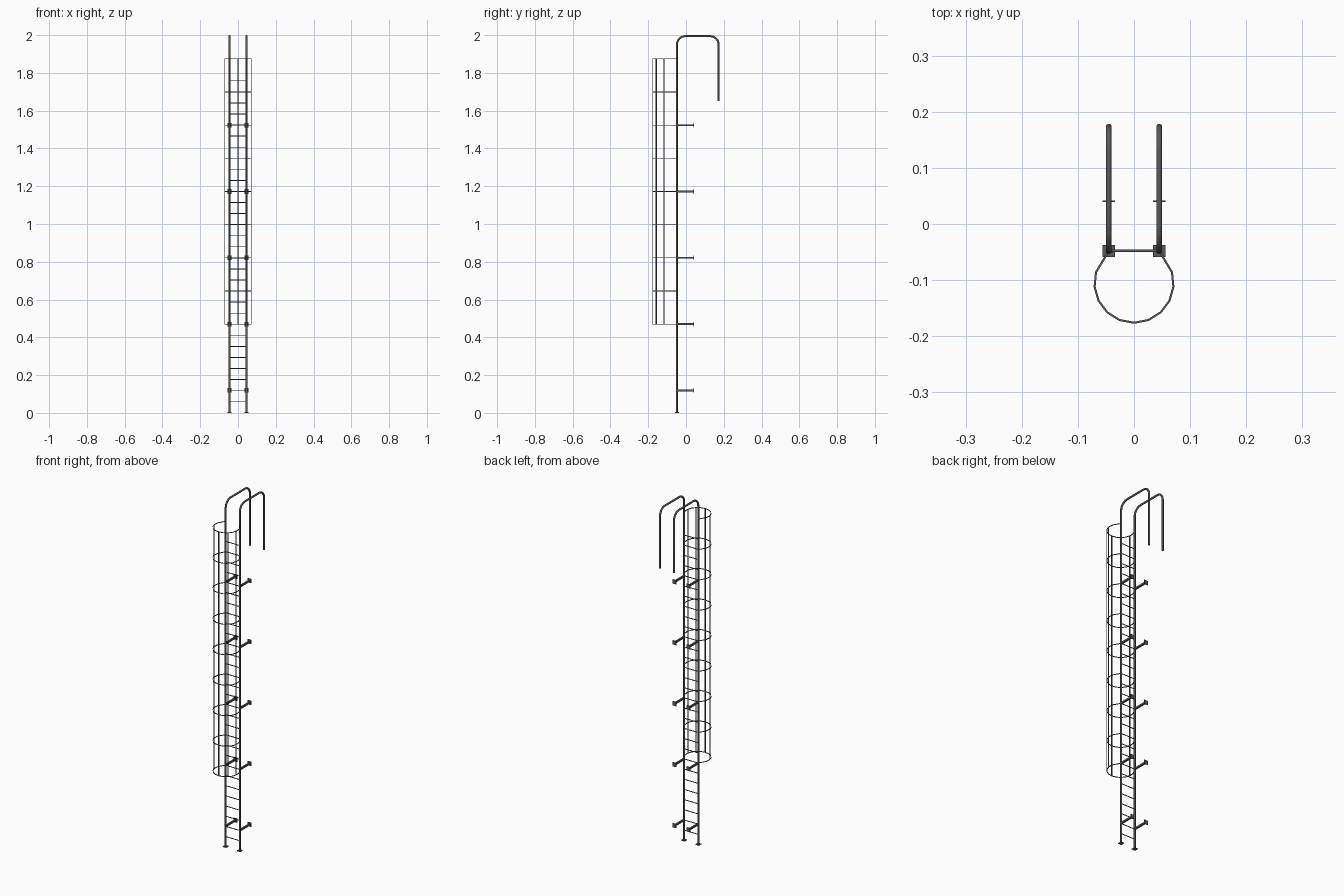
import bpy, bmesh
from math import sin, cos, pi, radians
from mathutils import Vector

if "Cube" in bpy.data.objects:
    bpy.data.objects.remove(bpy.data.objects["Cube"])

RX, RY = 0.045, -0.048          # rail position
CY, CR = -0.1055, 0.0705        # cage centre and radius

STEEL = bpy.data.materials.new("dark_steel")
STEEL.diffuse_color = (0.1, 0.1, 0.1, 1)
STEEL.use_nodes = True
STEEL.node_tree.nodes["Principled BSDF"].inputs["Base Color"].default_value = STEEL.diffuse_color


def circle(r, n):
    return [(r * cos(2 * pi * (i + .5) / n), r * sin(2 * pi * (i + .5) / n)) for i in range(n)]


def rect(a, b):
    return [(-a / 2, -b / 2), (a / 2, -b / 2), (a / 2, b / 2), (-a / 2, b / 2)]


def sweep(bm, path, profile, normal):
    """Sweep a profile along a planar path with mitred corners and end caps."""
    pts, n = [Vector(p) for p in path], Vector(normal).normalized()
    rings = []
    for i, p in enumerate(pts):
        t0 = (p - pts[i - 1]).normalized() if i else (pts[1] - p).normalized()
        t1 = (pts[i + 1] - p).normalized() if i < len(pts) - 1 else t0
        t = (t0 + t1).normalized()
        side = t.cross(n) / max(t.dot(t0), 0.3)
        rings.append([bm.verts.new(p + side * a + n * b) for a, b in profile])
    k = len(profile)
    for r, s in zip(rings, rings[1:]):
        for j in range(k):
            bm.faces.new((r[j], r[(j + 1) % k], s[(j + 1) % k], s[j]))
    bm.faces.new(rings[0])
    bm.faces.new(rings[-1])


def finish(bm, name, smooth=False):
    bmesh.ops.recalc_face_normals(bm, faces=bm.faces)
    me = bpy.data.meshes.new(name)
    bm.to_mesh(me)
    bm.free()
    me.materials.append(STEEL)
    ob = bpy.data.objects.new(name, me)
    bpy.context.collection.objects.link(ob)
    if smooth:
        bpy.ops.object.select_all(action='DESELECT')
        ob.select_set(True)
        bpy.context.view_layer.objects.active = ob
        bpy.ops.object.shade_smooth_by_angle(angle=radians(50))
    return ob


# Rails: straight up, over the top as a handrail, down behind
R, F, BACK = 0.0054, 0.045, 0.173
top = 2.0 - R
arc = [i * pi / 12 for i in range(7)]
profile_yz = [(RY, 0.0)]
profile_yz += [(RY + F - F * cos(a), top - F + F * sin(a)) for a in arc]
profile_yz += [(BACK - F + F * sin(a), top - F + F * cos(a)) for a in arc]
profile_yz += [(BACK, 1.651)]
for s, side in ((-1, "left"), (1, "right")):
    bm = bmesh.new()
    sweep(bm, [(s * RX, y, z) for y, z in profile_yz], circle(R, 12), (1, 0, 0))
    finish(bm, side + "_rail", True)

    # Foot plate
    bm = bmesh.new()
    sweep(bm, [(s * RX, RY, 0), (s * RX, RY, 0.004)], rect(0.022, 0.022), (1, 0, 0))
    finish(bm, side + "_foot_plate")

    # Wall brackets: arm and end plate
    bm = bmesh.new()
    for i in range(5):
        z = 0.119 + 0.351 * i
        sweep(bm, [(s * RX, RY, z), (s * RX, 0.041, z)], rect(0.0095, 0.0095), (1, 0, 0))
        sweep(bm, [(s * RX, 0.039, z), (s * RX, 0.042, z)], rect(0.024, 0.022), (1, 0, 0))
    finish(bm, side + "_wall_brackets")

# Rungs
bm = bmesh.new()
for i in range(30):
    z = 0.059 + 0.0586 * i
    sweep(bm, [(-RX, RY, z), (RX, RY, z)], circle(0.0023, 8), (0, 0, 1))
finish(bm, "rungs", True)

# Cage hoops: faceted arc with straight ends running to the rails
angles = [radians(21.2 * i) for i in range(-5, 6)]
hoop = [(-RX, RY)] + [(CR * sin(a), CY - CR * cos(a)) for a in angles] + [(RX, RY)]
bm = bmesh.new()
for i in range(9):
    z = 0.470 + 0.1755 * i
    sweep(bm, [(x, y, z) for x, y in hoop], rect(0.0036, 0.0034), (0, 0, 1))
finish(bm, "cage_hoops")

# Cage uprights: flat bars tangent to the hoops
bm = bmesh.new()
for deg in (-81, -42.4, 0, 42.4, 81):
    a = radians(deg)
    x, y = CR * sin(a), CY - CR * cos(a)
    sweep(bm, [(x, y, 0.469), (x, y, 1.876)], rect(0.006, 0.0025), (sin(a), -cos(a), 0))
finish(bm, "cage_uprights")
